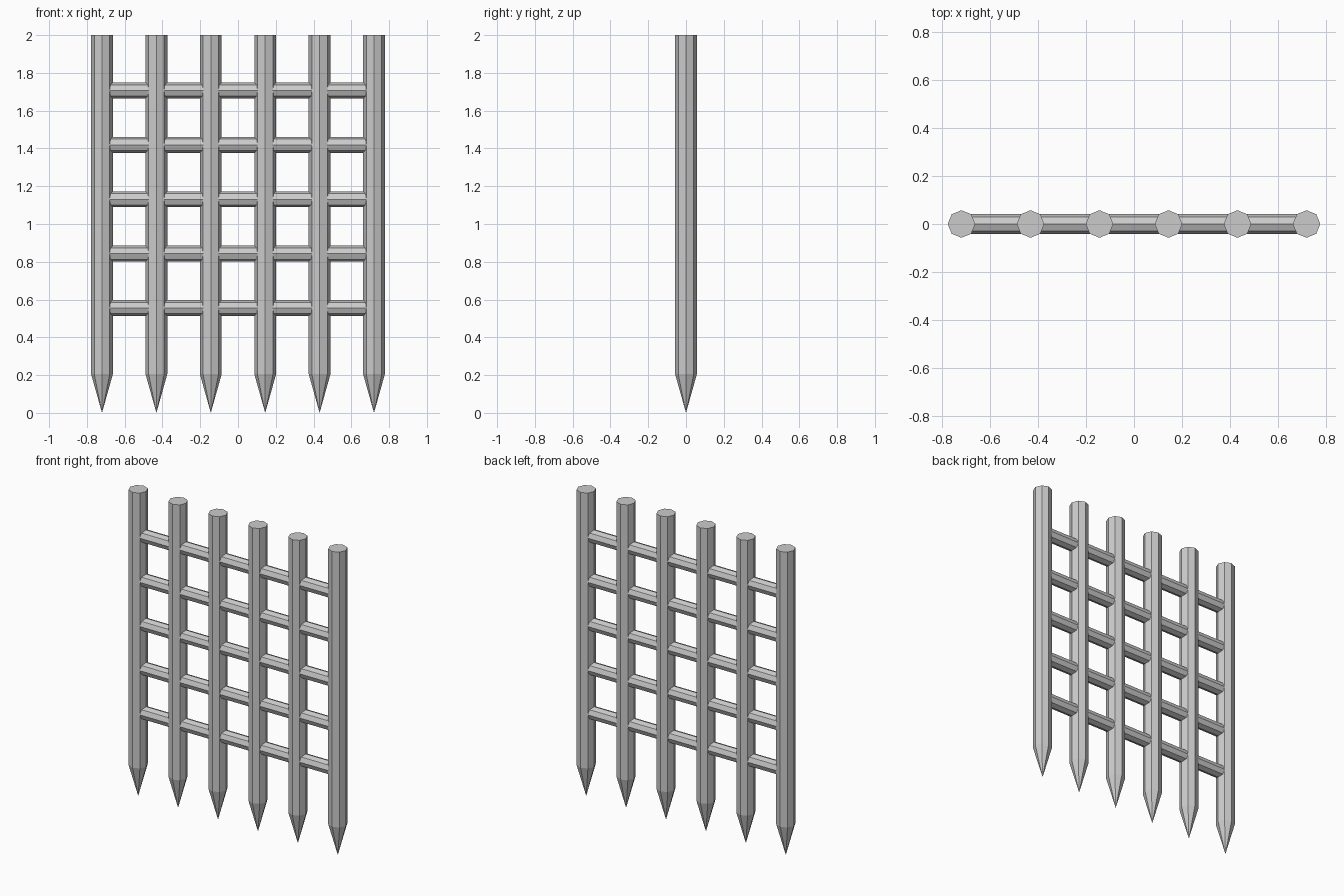
import bpy, bmesh, math
from mathutils import Matrix

if "Cube" in bpy.data.objects:
    bpy.data.objects.remove(bpy.data.objects["Cube"])

SPACING = 0.288
SIDES = 8
POST_R, TOP, SHOULDER = 0.0575, 2.0, 0.205
RAIL_R, RAIL_LOW = 0.042, 0.555


def add_object(name, bm, location):
    bmesh.ops.recalc_face_normals(bm, faces=bm.faces)
    mesh = bpy.data.meshes.new(name)
    bm.to_mesh(mesh)
    bm.free()
    obj = bpy.data.objects.new(name, mesh)
    obj.location = location
    bpy.context.collection.objects.link(obj)


def prism(radius, length, matrix):
    bm = bmesh.new()
    bmesh.ops.create_cone(bm, cap_ends=True, segments=SIDES, radius1=radius,
                          radius2=radius, depth=length, matrix=matrix)
    return bm


# Vertical posts: octagonal shaft whose bottom cap is pulled down to a spike
for i in range(6):
    bm = prism(POST_R, TOP - SHOULDER,
               Matrix.Translation((0, 0, (TOP + SHOULDER) / 2)))
    bottom = min(bm.faces, key=lambda f: f.calc_center_median().z)
    tip = bmesh.ops.poke(bm, faces=[bottom])["verts"][0]
    tip.co = (0, 0, 0)
    add_object(f"post_{i + 1}", bm, ((i - 2.5) * SPACING, 0, 0))

# Horizontal rails running through all posts, ends buried in the outer posts
for i in range(5):
    bm = prism(RAIL_R, 5 * SPACING, Matrix.Rotation(math.pi / 2, 4, 'Y'))
    add_object(f"rail_{i + 1}", bm, (0, 0, RAIL_LOW + i * SPACING))
